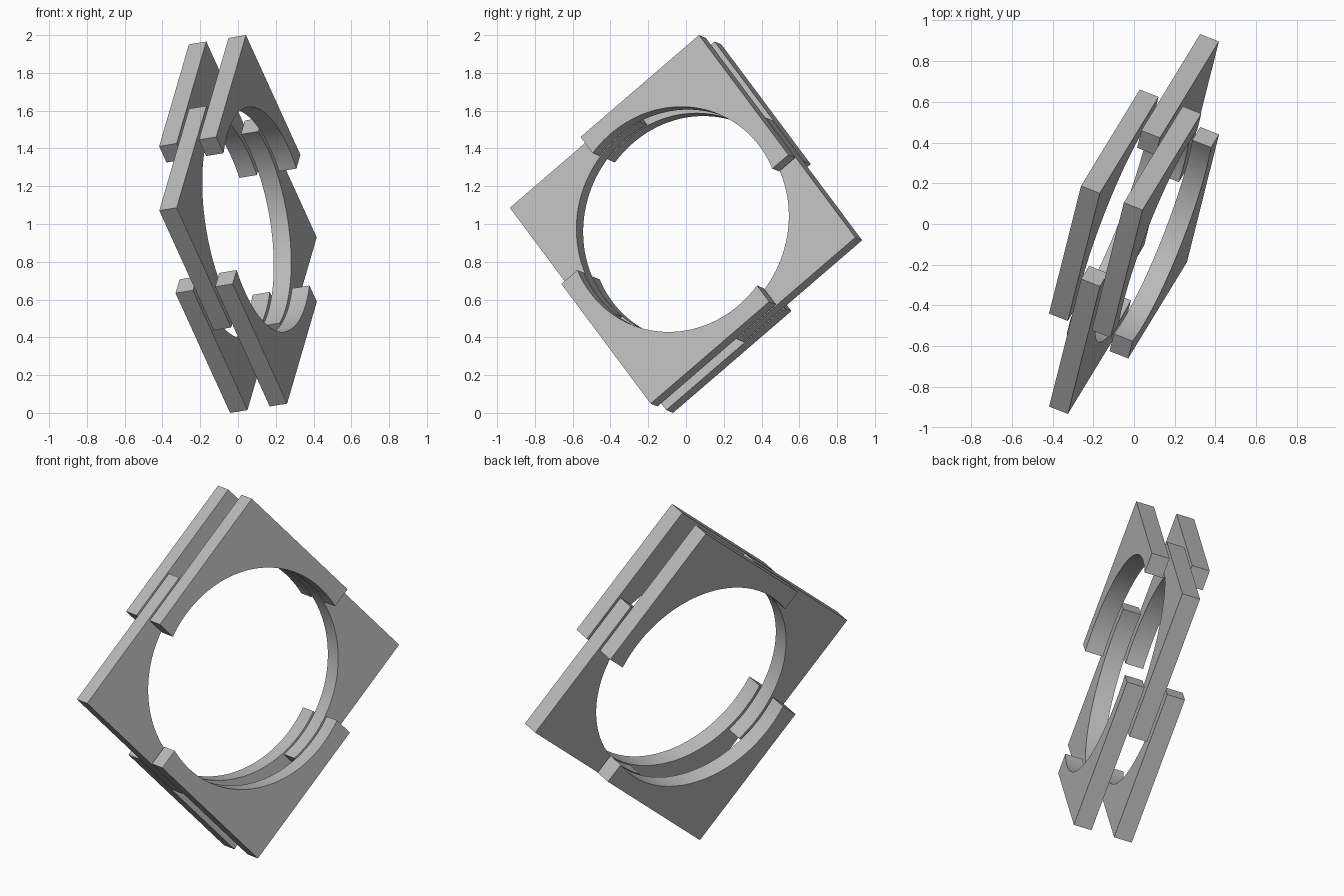
import bpy
import math
from mathutils import Matrix, Vector

cube = bpy.data.objects.get("Cube")
if cube:
    bpy.data.objects.remove(cube, do_unlink=True)

HALF = 0.70       # half side of the square outline
RADIUS = 0.603    # round opening
LEG = 0.842       # length of each leg of a corner bracket
THICK = 0.10
PITCH = 0.114     # distance between layers
ARC_STEPS = 40

# Single grey material
grey = bpy.data.materials.new("plain grey")
grey.use_nodes = True
colour = (0.5, 0.5, 0.5, 1)
grey.diffuse_color = colour
grey.node_tree.nodes["Principled BSDF"].inputs["Base Color"].default_value = colour

# Tilted frame: two diagonals of the square and the plate normal
normal = Vector((0.92, -0.36, 0.15)).normalized()
across = Vector((0.388, 0.918, -0.077))
across = (across - normal * across.dot(normal)).normalized()
upward = normal.cross(across)
frame = Matrix((across, upward, normal)).transposed().to_4x4()
frame.translation = (0, 0, 1)


def bracket_profile():
    """Square corner with two legs and a quarter-round inner edge."""
    end = HALF - LEG
    start = math.asin(end / RADIUS)
    sweep = math.pi / 2 - 2 * start
    points = [(end, HALF)]
    for i in range(ARC_STEPS + 1):
        a = start + sweep * (1 - i / ARC_STEPS)
        points.append((RADIUS * math.cos(a), RADIUS * math.sin(a)))
    return points + [(HALF, end), (HALF, HALF)]


def corner_bracket(name, quarter, layer):
    turn = Matrix.Rotation(quarter * math.pi / 2 - math.pi / 4, 4, 'Z')
    place = frame @ Matrix.Translation((0, 0, layer * PITCH)) @ turn
    outline = bracket_profile()
    n = len(outline)
    verts = [place @ Vector((x, y, z)) for z in (-THICK / 2, THICK / 2) for x, y in outline]
    faces = [list(reversed(range(n))), list(range(n, 2 * n))]
    faces += [[i, (i + 1) % n, (i + 1) % n + n, i + n] for i in range(n)]
    mesh = bpy.data.meshes.new(name)
    mesh.from_pydata(verts, [], faces)
    mesh.materials.append(grey)
    obj = bpy.data.objects.new(name, mesh)
    bpy.context.collection.objects.link(obj)
    bpy.ops.object.select_all(action='DESELECT')
    obj.select_set(True)
    bpy.context.view_layer.objects.active = obj
    bpy.ops.object.shade_smooth_by_angle(angle=math.radians(30))


# Middle layer holds the front and back corners
corner_bracket("back_corner_bracket", 0, 0)
corner_bracket("front_corner_bracket", 2, 0)

# Outer layers hold the top and bottom corners
for side, layer in (("left", 1), ("right", -1)):
    corner_bracket(f"top_{side}_bracket", 1, layer)
    corner_bracket(f"bottom_{side}_bracket", 3, layer)
